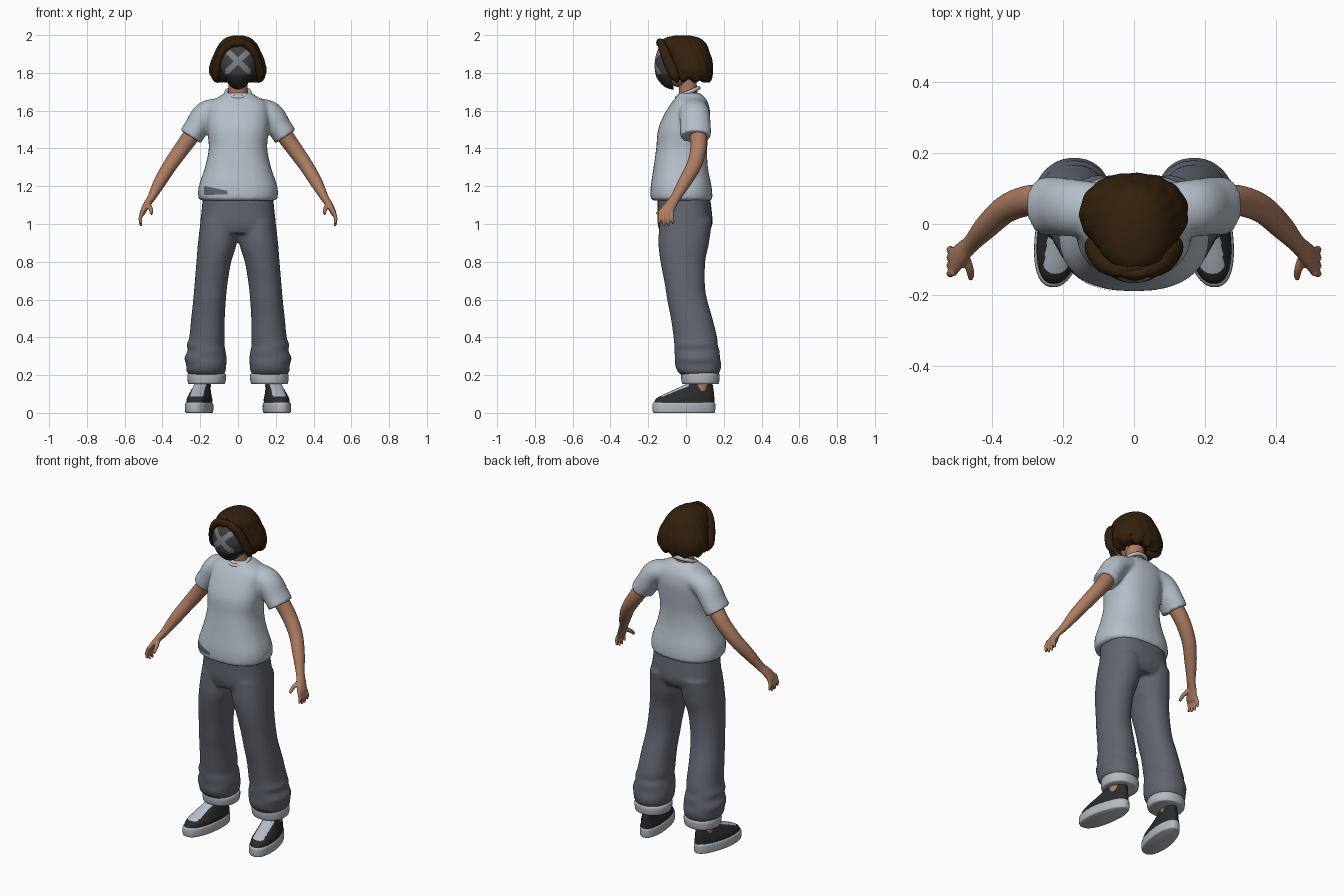
import bpy, bmesh, math
from mathutils import Vector, noise

if "Cube" in bpy.data.objects:
    bpy.data.objects.remove(bpy.data.objects["Cube"])


def material(name, r, g, b):
    m = bpy.data.materials.new(name)
    m.use_nodes = True
    m.diffuse_color = (r, g, b, 1)
    bsdf = m.node_tree.nodes["Principled BSDF"]
    bsdf.inputs["Base Color"].default_value = (r, g, b, 1)
    bsdf.inputs["Roughness"].default_value = 0.8
    return m


SKIN = material("skin", .42, .2, .12)
HAIR = material("dark brown hair", .034, .015, .004)
SHIRT = material("pale grey cloth", .46, .52, .58)
PANTS = material("slate cloth", .12, .13, .16)
CUFF = material("light cuff", .45, .48, .51)
BLACK = material("black", .025, .025, .026)
CHAR = material("charcoal", .05, .05, .053)
GREY = material("mask grey", .2, .215, .24)


def spline(a, b, c, d, t):
    return [.5 * (2 * q + (r - p) * t + (2 * p - 5 * q + 4 * r - s) * t * t
                  + (3 * q - p - 3 * r + s) * t ** 3) for p, q, r, s in zip(a, b, c, d)]


def tube(bm, keys, flat=False, power=2, steps=5, sides=32):
    """Loft elliptical rings (x, y, z, rx, ry) along a smooth path, capped at both ends."""
    k = [keys[0]] + list(keys) + [keys[-1]]
    rows = [spline(*k[i:i + 4], s / steps) for i in range(len(keys) - 1) for s in range(steps)]
    rows.append(keys[-1])
    rings = []
    for i, row in enumerate(rows):
        c = Vector(row[:3])
        t = Vector((0, 0, 1))
        if not flat:
            t = (Vector(rows[min(i + 1, len(rows) - 1)][:3]) - Vector(rows[max(i - 1, 0)][:3])).normalized()
        u = Vector((0, 1, 0)).cross(t).normalized()
        v = t.cross(u)
        ring = []
        for s in range(sides):
            a = math.tau * s / sides
            ca, sa = math.cos(a), math.sin(a)
            p = 2 / power
            ring.append(bm.verts.new(c + u * row[3] * math.copysign(abs(ca) ** p, ca)
                                     + v * row[4] * math.copysign(abs(sa) ** p, sa)))
        rings.append(ring)
    for lo, hi in zip(rings, rings[1:]):
        for s in range(sides):
            n = (s + 1) % sides
            bm.faces.new((lo[s], lo[n], hi[n], hi[s]))
    bm.faces.new(rings[0][::-1])
    bm.faces.new(rings[-1])


def box(z, x0, x1, y0, y1):
    return ((x0 + x1) / 2, (y0 + y1) / 2, z, (x1 - x0) / 2, (y1 - y0) / 2)


def finish(name, bm, mats, mirror=False, voxel=0, smooth=4):
    bmesh.ops.recalc_face_normals(bm, faces=bm.faces)
    me = bpy.data.meshes.new(name)
    bm.to_mesh(me)
    bm.free()
    ob = bpy.data.objects.new(name, me)
    bpy.context.collection.objects.link(ob)
    for m in mats:
        me.materials.append(m)
    bpy.ops.object.select_all(action='DESELECT')
    bpy.context.view_layer.objects.active = ob
    ob.select_set(True)
    bpy.ops.object.shade_smooth_by_angle(angle=math.radians(50))
    if mirror:
        ob.modifiers.new("mirror", 'MIRROR').use_mirror_merge = False
    if voxel:
        r = ob.modifiers.new("blend", 'REMESH')
        r.mode, r.voxel_size, r.use_smooth_shade = 'VOXEL', voxel, True
        s = ob.modifiers.new("soften", 'SMOOTH')
        s.factor, s.iterations = .5, smooth
    return ob


# Shirt: torso, sleeves and collar blended together
bm = bmesh.new()
torso = [(1.125, .195, -.178, .132), (1.14, .21, -.188, .14), (1.2, .208, -.187, .135),
         (1.3, .175, -.172, .116), (1.4, .155, -.158, .112), (1.5, .163, -.148, .122),
         (1.58, .163, -.115, .128), (1.64, .155, -.078, .118), (1.675, .1, -.05, .095),
         (1.695, .068, -.038, .07)]
tube(bm, [box(z, -w, w, f, b) for z, w, f, b in torso], flat=True, power=2.4)
tube(bm, [(.06, .04, 1.62, .05, .07), (.165, .045, 1.585, .068, .08),
          (.22, .05, 1.51, .065, .082), (.252, .05, 1.462, .064, .082)])
shirt = finish("shirt", bm, [SHIRT], True, .009, 6)

bpy.ops.mesh.primitive_torus_add(major_radius=.062, minor_radius=.011, location=(0, .01, 1.695),
                                 rotation=(.42, 0, 0), major_segments=40, minor_segments=10)
collar = bpy.context.object
collar.name = "collar"
collar.data.materials.append(SHIRT)
bpy.ops.object.shade_smooth()

# Thin printed patch that follows the shirt front
bm = bmesh.new()
bmesh.ops.create_grid(bm, x_segments=16, y_segments=4, size=1)
for v in bm.verts:
    x, y = v.co.x, v.co.y
    v.co = (-.118 + .062 * x, -.3, 1.172 + .017 * y * (1 - .45 * x) - .006 * x)
patch = finish("shirt_patch", bm, [PANTS])
w = patch.modifiers.new("follow", 'SHRINKWRAP')
w.target, w.wrap_method, w.offset = shirt, 'PROJECT', .003
w.use_project_y, w.use_negative_direction, w.use_positive_direction = True, False, True

# Trousers: pelvis and legs blended together
bm = bmesh.new()
tube(bm, [box(1.16, -.185, .185, -.15, .125), box(1.08, -.192, .192, -.15, .135),
          box(1.0, -.2, .2, -.15, .14), box(.95, -.19, .19, -.135, .115)], flat=True, power=2.5)
leg = [(1.02, .0, .198, -.14, .138), (.9, .006, .212, -.146, .122), (.8, .036, .22, -.135, .102),
       (.68, .056, .23, -.112, .1), (.6, .064, .237, -.1, .112), (.5, .07, .248, -.08, .14),
       (.4, .07, .258, -.066, .165), (.36, .072, .272, -.062, .168), (.33, .066, .266, -.062, .178),
       (.29, .06, .284, -.058, .18), (.255, .062, .274, -.058, .187), (.22, .066, .272, -.045, .18),
       (.195, .08, .25, -.015, .165)]
tube(bm, [box(*s) for s in leg], flat=True, power=2.2)
finish("trousers", bm, [PANTS], True, .009, 5)

# Rolled cuffs and ankles
bm = bmesh.new()
tube(bm, [box(.152, .08, .255, -.012, .165), box(.16, .068, .265, -.022, .175),
          box(.2, .064, .268, -.026, .178), box(.216, .08, .26, -.015, .165)],
     flat=True, power=2.2)
finish("cuffs", bm, [CUFF], True)
bm = bmesh.new()
tube(bm, [(.19, .07, .1, .042, .048), (.185, .075, .18, .045, .05)], flat=True)
finish("ankles", bm, [SKIN], True)


# Shoes: sole and upper, toes turned slightly outwards
def turn_out(bm):
    for v in bm.verts:
        y = v.co.y
        v.co.x += -.13 * y - (.008 if y > 0 else 0) * y / .15
        if y > 0:
            v.co.x = .2 + (v.co.x - .2) * (1 - .9 * y)


bm = bmesh.new()
tube(bm, [box(0, .14, .268, -.168, .148), box(.008, .134, .274, -.176, .154),
          box(.045, .134, .274, -.177, .155), box(.056, .14, .268, -.17, .15)],
     flat=True, power=2.3, sides=48)
turn_out(bm)
finish("shoe_soles", bm, [CUFF], True)
bm = bmesh.new()
tube(bm, [box(.05, .14, .268, -.17, .15), box(.075, .14, .266, -.158, .15),
          box(.095, .146, .26, -.125, .149), box(.12, .152, .25, -.07, .146),
          box(.145, .155, .243, -.015, .142), box(.162, .158, .24, .012, .14)],
     flat=True, power=2.3, steps=8, sides=72)
turn_out(bm)
bm.normal_update()
for f in bm.faces:
    c = f.calc_center_median()
    middle = .204 - .13 * c.y
    if .088 < c.z < .16 and c.y < .015 and abs(c.x - middle) < .034:
        f.material_index = 1
finish("shoe_uppers", bm, [BLACK, SHIRT], True)

# Arms with palm, four fingers and thumb
bm = bmesh.new()
tube(bm, [(.2, .055, 1.54, .045, .045), (.25, .065, 1.465, .045, .045), (.3, .065, 1.395, .042, .043),
          (.36, .042, 1.31, .038, .04), (.415, -.008, 1.22, .033, .035),
          (.458, -.055, 1.14, .022, .027), (.485, -.082, 1.1, .018, .032),
          (.505, -.105, 1.06, .015, .038), (.508, -.108, 1.045, .01, .034)], sides=20)
for i in range(4):
    y, tip = -.136 + .02 * i, -.143 + .025 * i
    drop = .988 + (.012 if i in (0, 3) else 0)
    tube(bm, [(.505, y, 1.07, .01, .011), (.517, (y + tip) / 2, 1.03, .01, .01),
              (.513, tip, drop, .007, .007)], sides=12)
tube(bm, [(.478, -.085, 1.105, .013, .014), (.462, -.125, 1.08, .012, .012),
          (.458, -.155, 1.052, .008, .008)], sides=12)
finish("arms", bm, [SKIN], True, .0045, 3)

# Neck and head
bm = bmesh.new()
tube(bm, [(0, .015, 1.64, .058, .052), (0, .01, 1.72, .05, .048), (0, -.005, 1.79, .055, .06)], flat=True)
finish("neck", bm, [SKIN])
bm = bmesh.new()
bmesh.ops.create_uvsphere(bm, u_segments=32, v_segments=20, radius=1)
for v in bm.verts:
    v.co = (v.co.x * .088, -.035 + v.co.y * .095, 1.84 + v.co.z * .115)
finish("head", bm, [SKIN])

# Face mask with a painted cross and a darker lower half
bm = bmesh.new()
bmesh.ops.create_icosphere(bm, subdivisions=6, radius=1)
bmesh.ops.bisect_plane(bm, geom=bm.verts[:] + bm.edges[:] + bm.faces[:],
                       plane_co=(0, -.02, 0), plane_no=(0, 1, 0), clear_outer=True)
for v in bm.verts:
    x, y, z = v.co
    v.co = (x * .096 * (1 - .22 * max(0, -z)), -.075 - .091 * abs(y) ** .8, 1.84 + z * .128)
    v.co.y += .03 * max(0, -z - .5)
for f in bm.faces:
    c = f.calc_center_median()
    x, z = abs(c.x), abs(c.z - 1.862)
    if c.z < 1.792:
        f.material_index = 1
    if abs(x - z * 1.08) < .022 and x < .068 and z < .068:
        f.material_index = 2
finish("mask", bm, [CHAR, BLACK, GREY])

# Wavy bobbed hair
bm = bmesh.new()
bob = [(1.775, .06, -.02, .075), (1.757, .1, -.05, .11), (1.768, .135, -.07, .132),
       (1.81, .152, -.082, .143), (1.86, .143, -.092, .14), (1.91, .122, -.115, .125),
       (1.955, .098, -.132, .105), (1.985, .065, -.11, .07), (1.999, .02, -.05, .015)]
tube(bm, [box(z, -w, w, f, b) for z, w, f, b in bob], flat=True, power=2.15, steps=6, sides=96)
for v in bm.verts:
    a = math.atan2(v.co.y, v.co.x)
    amount = min(1, math.hypot(v.co.x, v.co.y) / .1) * .02
    wave = math.sin(17 * a + 25 * v.co.z) * .3 + noise.noise(v.co * 22) * .6
    v.co.x *= 1 + amount * wave * 1.6
    v.co.y *= 1 + amount * wave * 1.6
    if v.co.z < 1.78:
        v.co.z += .009 * math.sin(11 * a)
# Fringe locks sweeping down either side of the mask
for s in (-1, 1):
    tube(bm, [(.02 * -s, -.118, 1.968, .012, .02), (.045 * s, -.128, 1.95, .022, .022),
              (.085 * s, -.11, 1.905, .022, .026), (.108 * s, -.085, 1.84, .022, .028),
              (.118 * s, -.06, 1.785, .02, .026), (.108 * s, -.045, 1.75, .005, .007)], sides=16)
tube(bm, [(-.06, -.11, 1.945, .012, .015), (-.025, -.135, 1.955, .02, .018),
          (.02, -.138, 1.962, .02, .018), (.06, -.115, 1.95, .01, .014)], sides=16)
finish("hair", bm, [HAIR])
